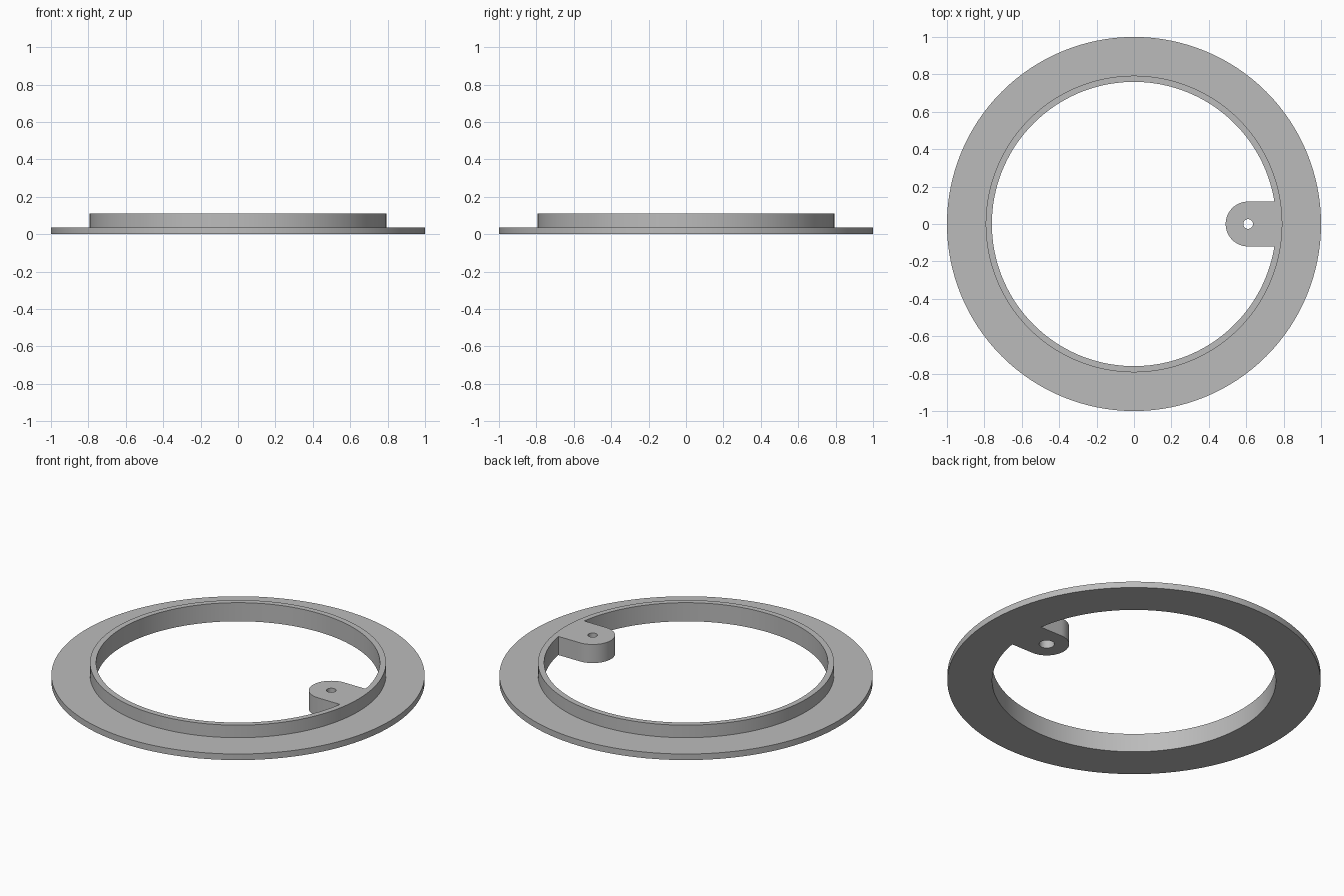
import bpy, bmesh
from math import sin, cos, pi, asin, radians

if "Cube" in bpy.data.objects:
    bpy.data.objects.remove(bpy.data.objects["Cube"], do_unlink=True)

# Main dimensions
FLANGE_R, COLLAR_R, BORE_R = 1.0, 0.793, 0.76
FLANGE_Z, STEP_Z, TOP_Z = 0.036, 0.07, 0.11
TAB_X, TAB_R = 0.61, 0.12
HOLE_R, COUNTERBORE_R = 0.026, 0.041


def arc(cx, r, start, end, n):
    """Points on an arc centred on the x axis, both ends included."""
    return [(cx + r * cos(start + (end - start) * i / n),
             r * sin(start + (end - start) * i / n)) for i in range(n + 1)]


def circle(cx, r, n):
    return arc(cx, r, 0, 2 * pi, n)[:-1]


bm = bmesh.new()


def loop(points, z):
    verts = [bm.verts.new((x, y, z)) for x, y in points]
    for a, b in zip(verts, verts[1:] + verts[:1]):
        bm.edges.new((a, b))
    return verts


def wall(low, high):
    for i in range(len(low)):
        j = (i + 1) % len(low)
        bm.faces.new((low[i], low[j], high[j], high[i]))


def cap(*loops):
    edges = [bm.edges.get((l[i - 1], l[i])) for l in loops for i in range(len(l))]
    bmesh.ops.triangle_fill(bm, edges=edges, use_beauty=True)


# Bore outline, with the rounded mounting tab reaching inward
root = asin(TAB_R / BORE_R)
bore = (arc(0, BORE_R, root, 2 * pi - root, 128)
        + arc(TAB_X, TAB_R, 1.5 * pi, 0.5 * pi, 32))
bore_low, bore_high = loop(bore, 0), loop(bore, TOP_Z)

# Flange and collar outlines
flange, collar = circle(0, FLANGE_R, 128), circle(0, COLLAR_R, 128)
flange_low, flange_high = loop(flange, 0), loop(flange, FLANGE_Z)
collar_low, collar_high = loop(collar, FLANGE_Z), loop(collar, TOP_Z)

# Screw hole, wider from below
hole, counterbore = circle(TAB_X, HOLE_R, 32), circle(TAB_X, COUNTERBORE_R, 32)
counter_low, counter_high = loop(counterbore, 0), loop(counterbore, STEP_Z)
hole_low, hole_high = loop(hole, STEP_Z), loop(hole, TOP_Z)

# Upright walls
for low, high in ((bore_low, bore_high), (flange_low, flange_high),
                  (collar_low, collar_high), (counter_low, counter_high),
                  (hole_low, hole_high)):
    wall(low, high)

# Flat faces
wall(flange_high, collar_low)
wall(counter_high, hole_low)
cap(bore_low, flange_low, counter_low)
cap(bore_high, collar_high, hole_high)
bmesh.ops.recalc_face_normals(bm, faces=bm.faces[:])

mesh = bpy.data.meshes.new("flanged_ring")
bm.to_mesh(mesh)
bm.free()
ring = bpy.data.objects.new("flanged_ring", mesh)
bpy.context.collection.objects.link(ring)

# Plain grey material
grey = bpy.data.materials.new("plain_grey")
grey.use_nodes = True
colour = (0.5, 0.5, 0.5, 1)
grey.diffuse_color = colour
grey.node_tree.nodes["Principled BSDF"].inputs["Base Color"].default_value = colour
mesh.materials.append(grey)

# Smooth round walls with sharp rims
bpy.ops.object.select_all(action='DESELECT')
ring.select_set(True)
bpy.context.view_layer.objects.active = ring
bpy.ops.object.shade_smooth_by_angle(angle=radians(30))
